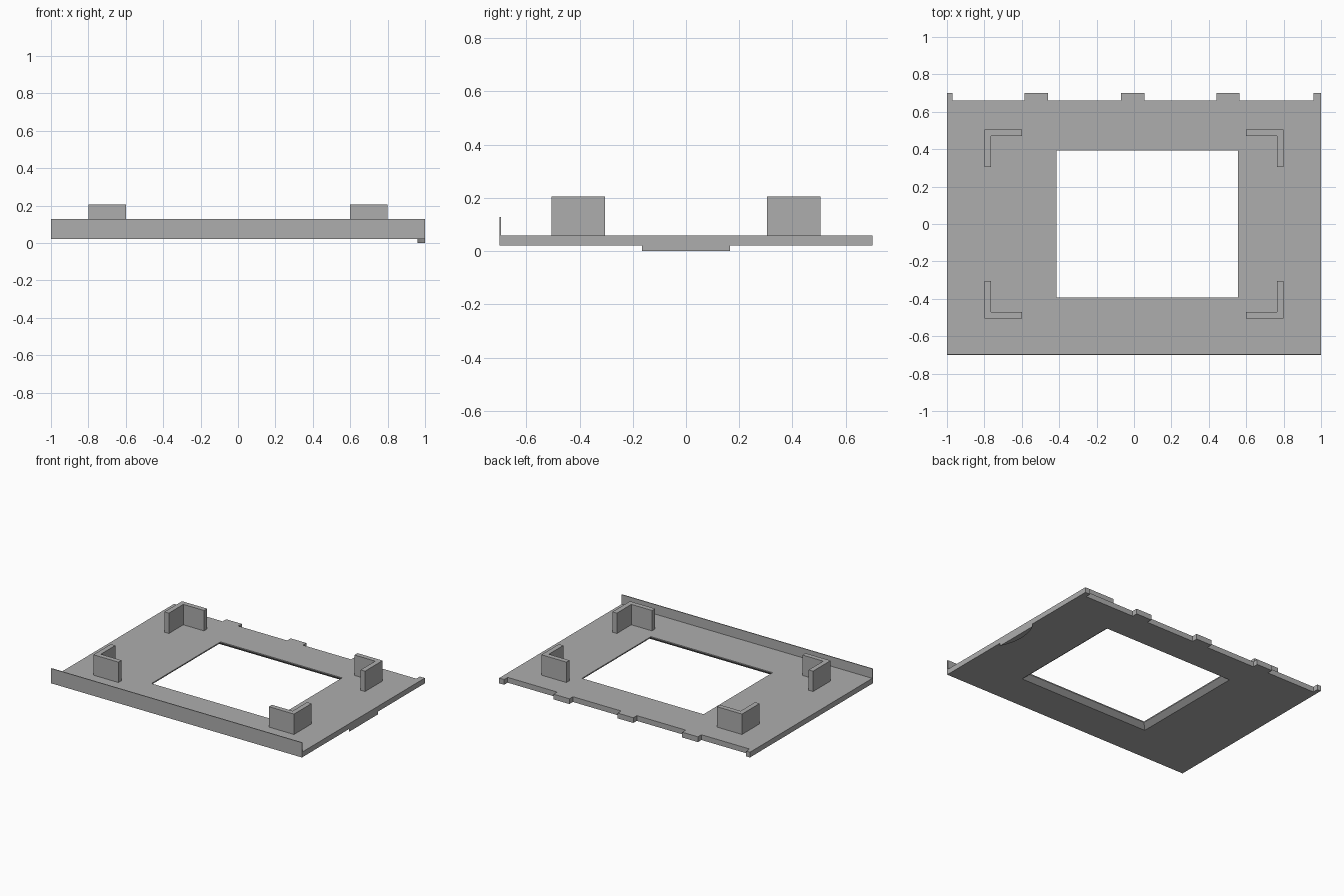
import bpy
import bmesh
import math

if "Cube" in bpy.data.objects:
    bpy.data.objects.remove(bpy.data.objects["Cube"], do_unlink=True)

GREY = (0.42, 0.42, 0.42, 1)
grey = bpy.data.materials.new("plain grey")
grey.use_nodes = True
grey.diffuse_color = GREY
grey.node_tree.nodes["Principled BSDF"].inputs["Base Color"].default_value = GREY

BOTTOM, TOP = 0.02, 0.058
HALF_Y, BACK = 0.7, 0.66


def finish(name, bm):
    bmesh.ops.recalc_face_normals(bm, faces=bm.faces)
    mesh = bpy.data.meshes.new(name)
    bm.to_mesh(mesh)
    bm.free()
    mesh.materials.append(grey)
    obj = bpy.data.objects.new(name, mesh)
    bpy.context.collection.objects.link(obj)
    return obj


def prism(name, outline, z0, z1):
    bm = bmesh.new()
    face = bm.faces.new([bm.verts.new((x, y, z0)) for x, y in outline])
    new = bmesh.ops.extrude_face_region(bm, geom=[face])["geom"]
    # Extrusion keeps the base face, so the solid is closed
    bmesh.ops.translate(bm, vec=(0, 0, z1 - z0),
                        verts=[v for v in new if isinstance(v, bmesh.types.BMVert)])
    return finish(name, bm)


def rectangle(x0, x1, y0, y1):
    return [(x0, y0), (x1, y0), (x1, y1), (x0, y1)]


# Plate with an off-centre window whose lower edge flares outward
def window(grow):
    return rectangle(-0.415 - grow, 0.555 + grow, -0.393 - grow, 0.393 + grow)


outer = rectangle(-1, 1, -HALF_Y, BACK)
loops = [(outer, BOTTOM), (outer, TOP), (window(0), TOP),
         (window(0), TOP - 0.008), (window(0.036), BOTTOM)]
bm = bmesh.new()
rings = [[bm.verts.new((x, y, z)) for x, y in pts] for pts, z in loops]
for i, ring in enumerate(rings):
    following = rings[(i + 1) % len(rings)]
    for j in range(4):
        k = (j + 1) % 4
        bm.faces.new((ring[j], ring[k], following[k], following[j]))
finish("plate", bm)

# Tabs along the back edge
for i, (x0, x1) in enumerate([(-1, -0.97), (-0.585, -0.46), (-0.07, 0.055),
                              (0.44, 0.565), (0.96, 1)]):
    prism(f"back_tab_{i + 1}", rectangle(x0, x1, BACK, HALF_Y), BOTTOM, TOP)

# Thin upright lip along the front edge
prism("front_lip", rectangle(-1, 1, -HALF_Y, -HALF_Y + 0.006), BOTTOM, 0.127)

# L-shaped corner brackets
X, Y, LENGTH, THICK = 0.8, 0.505, 0.2, 0.035
ell = [(X, Y), (X - LENGTH, Y), (X - LENGTH, Y - THICK), (X - THICK, Y - THICK),
       (X - THICK, Y - LENGTH), (X, Y - LENGTH)]
for sx, side in ((1, "left"), (-1, "right")):
    for sy, end in ((1, "back"), (-1, "front")):
        prism(f"{end}_{side}_bracket", [(sx * x, sy * y) for x, y in ell], TOP, 0.205)

# Shallow curved finger grip under the left edge
HALF, DEPTH = 0.165, 0.04
radius = (HALF ** 2 + DEPTH ** 2) / (2 * DEPTH)
spread = math.asin(HALF / radius)
arc = []
for i in range(17):
    a = spread * (i / 8 - 1)
    arc.append((1 - DEPTH + radius * (1 - math.cos(a)), radius * math.sin(a)))
prism("finger_grip", arc, 0, BOTTOM)
